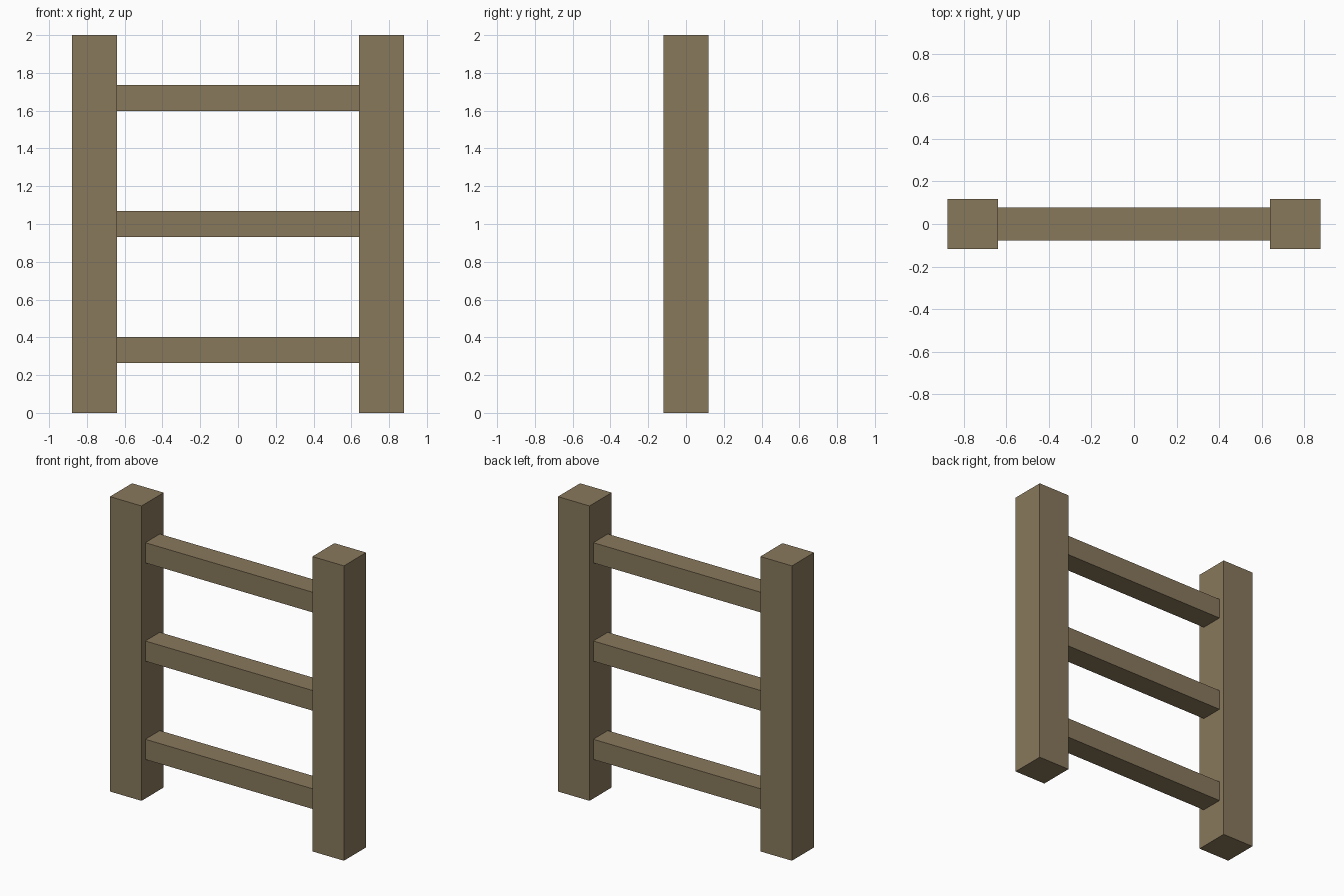
import bpy

if "Cube" in bpy.data.objects:
    bpy.data.objects.remove(bpy.data.objects["Cube"])

wood = bpy.data.materials.new("weathered brown wood")
wood.diffuse_color = (0.25, 0.19, 0.107, 1)
wood.use_nodes = True
wood.node_tree.nodes["Principled BSDF"].inputs["Base Color"].default_value = wood.diffuse_color


def box(name, center, size):
    bpy.ops.mesh.primitive_cube_add(size=1, location=center)
    ob = bpy.context.object
    ob.name = name
    ob.scale = size
    bpy.ops.object.transform_apply(location=False, rotation=False, scale=True)
    ob.data.materials.append(wood)
    return ob


POST = 0.237          # square post thickness
POST_X = 0.7595       # post centre distance from the middle
INNER = POST_X - POST / 2

# Two upright posts
for side, name in ((-1, "left_post"), (1, "right_post")):
    box(name, (side * POST_X, 0, 1.0), (POST, POST, 2.0))

# Three rungs spanning between the posts' inner faces
for i, name in enumerate(("lower_rung", "middle_rung", "upper_rung")):
    box(name, (0, 0, 1 / 3 + i * 2 / 3), (2 * INNER, 0.155, 0.137))
